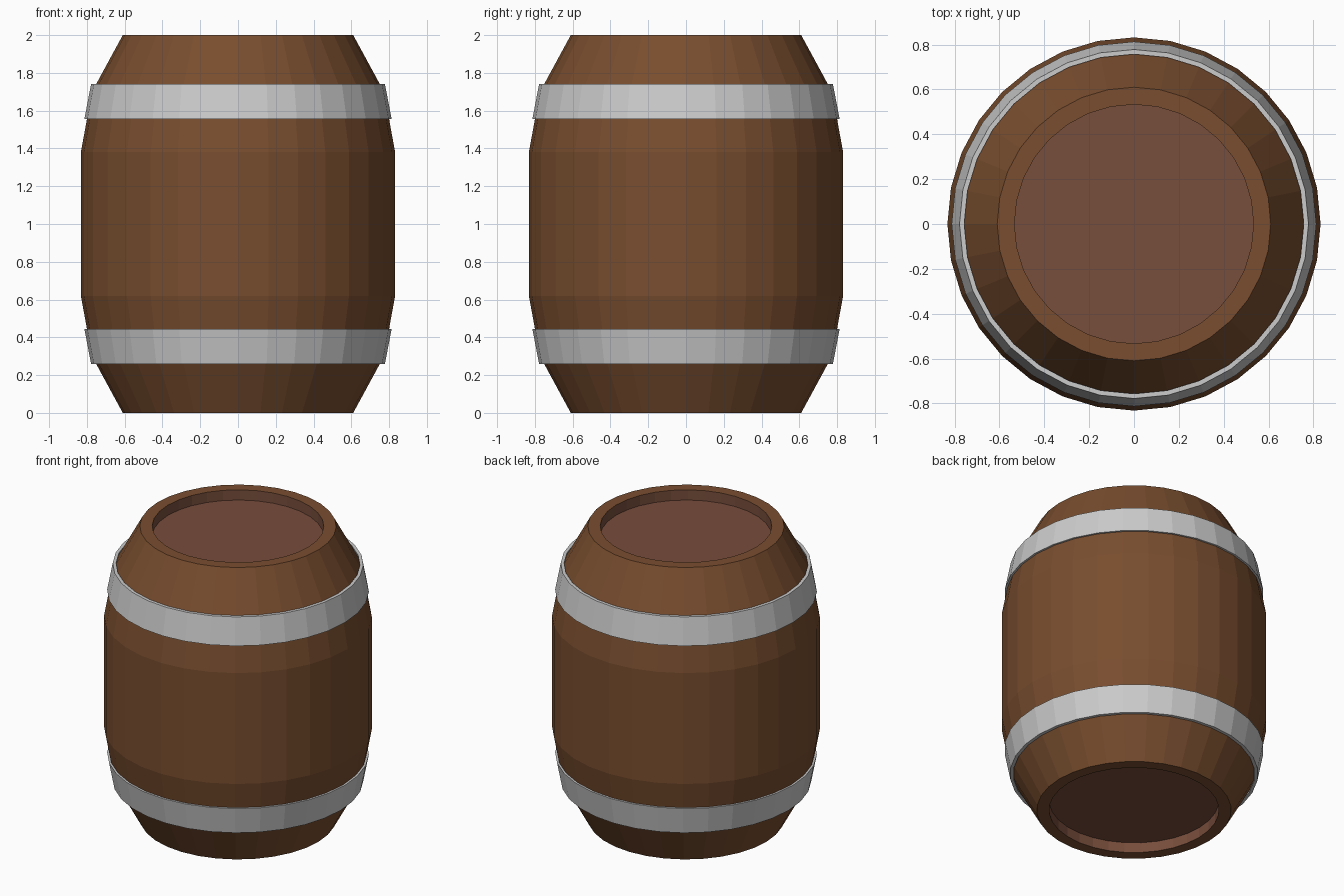
import bpy, bmesh
from math import cos, sin, tau

if "Cube" in bpy.data.objects:
    bpy.data.objects.remove(bpy.data.objects["Cube"])

SIDES = 32


def material(name, color):
    m = bpy.data.materials.new(name)
    m.diffuse_color = (*color, 1)
    m.use_nodes = True
    m.node_tree.nodes["Principled BSDF"].inputs["Base Color"].default_value = m.diffuse_color
    return m


def lathe(name, profile, mats=(), closed=False, caps=False, inner=()):
    """Spin (radius, z) points round z; 'inner' lists bands using the second material."""
    bm = bmesh.new()
    rings = [[bm.verts.new((r * cos(tau * i / SIDES), r * sin(tau * i / SIDES), z))
              for i in range(SIDES)] for r, z in profile]
    count = len(rings) if closed else len(rings) - 1
    for k in range(count):
        a, b = rings[k], rings[(k + 1) % len(rings)]
        for i in range(SIDES):
            j = (i + 1) % SIDES
            f = bm.faces.new((a[i], a[j], b[j], b[i]))
            f.material_index = 1 if k in inner else 0
    if caps:
        for ring in (rings[0], rings[-1]):
            bm.faces.new(ring).material_index = 1
    bmesh.ops.recalc_face_normals(bm, faces=bm.faces)
    mesh = bpy.data.meshes.new(name)
    bm.to_mesh(mesh)
    bm.free()
    for m in mats:
        mesh.materials.append(m)
    ob = bpy.data.objects.new(name, mesh)
    bpy.context.collection.objects.link(ob)
    return ob


wood = material("wood", (0.19, 0.075, 0.028))
lid = material("lid_wood", (0.185, 0.075, 0.045))

# Barrel body with recessed lids at both ends
half = [(0.533, 0.07), (0.533, 0), (0.61, 0), (0.773, 0.30), (0.832, 0.62)]
profile = half + [(r, 2 - z) for r, z in reversed(half)]
lathe("barrel_body", profile, (wood, lid), caps=True, inner=(0, len(profile) - 2))

# Metal hoops, mirrored about mid height
hoop = [(0.757, 0.26), (0.778, 0.26), (0.813, 0.443), (0.792, 0.443)]
lathe("lower_hoop", hoop, closed=True)
lathe("upper_hoop", [(r, 2 - z) for r, z in hoop], closed=True)
